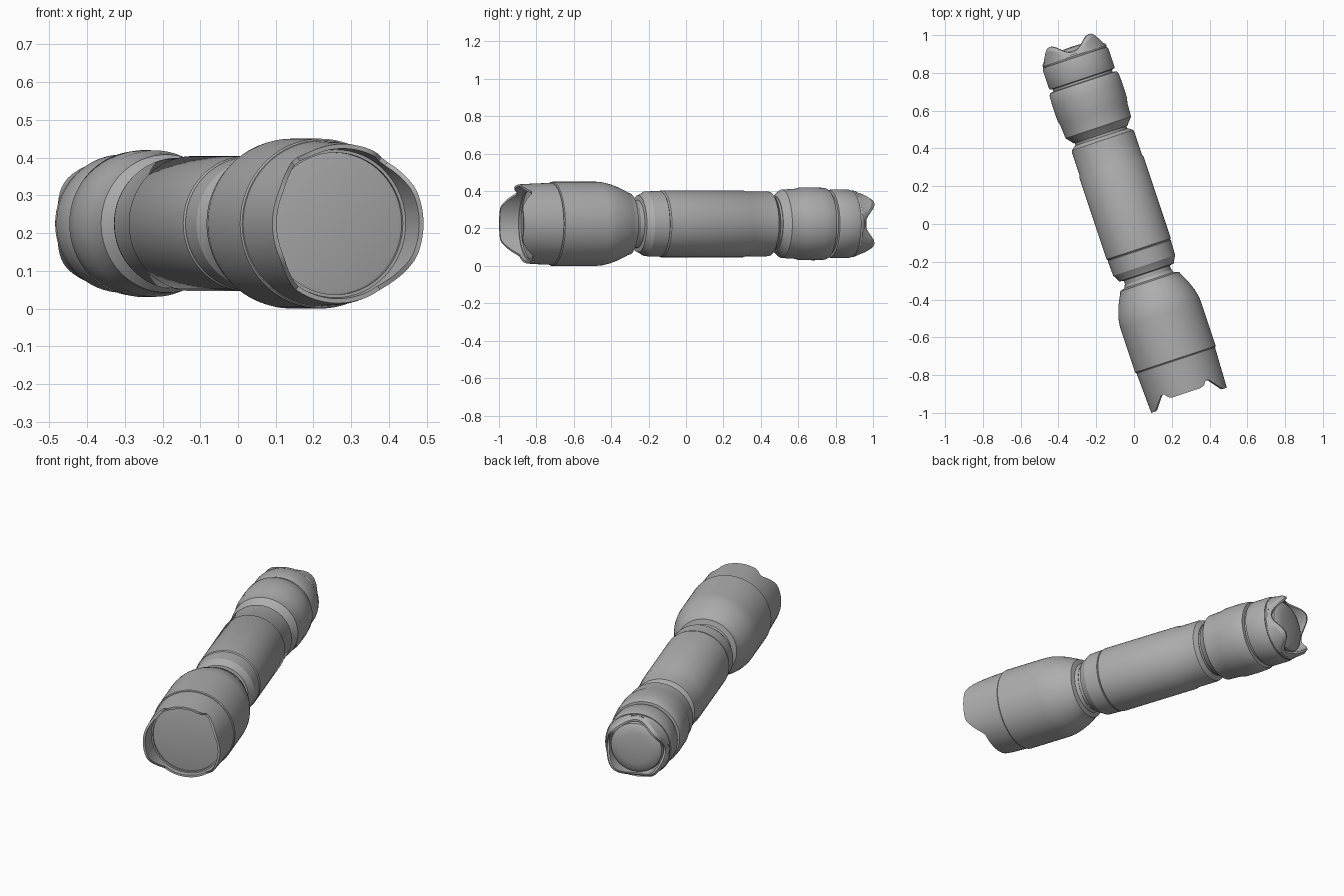
import bpy
import bmesh
import math

cube = bpy.data.objects.get("Cube")
if cube:
    bpy.data.objects.remove(cube, do_unlink=True)

SIDES = 64
CENTRE = (-0.017, -0.006, 0.225)
TURN = math.radians(18.4)

grey = bpy.data.materials.new("plain_grey")
grey.use_nodes = True
colour = (0.42, 0.42, 0.42, 1)
grey.diffuse_color = colour
grey.node_tree.nodes["Principled BSDF"].inputs["Base Color"].default_value = colour


def lathe(name, profile):
    """Turn (position, radius) pairs about the torch axis; position may depend on the angle."""
    bm = bmesh.new()
    rings = []
    for pos, radius in profile:
        ring = []
        for i in range(SIDES):
            a = math.tau * i / SIDES
            s = pos(a) if callable(pos) else pos
            ring.append(bm.verts.new((radius * math.cos(a), -s, radius * math.sin(a))))
            if radius == 0:
                break
        rings.append(ring)
    for r0, r1 in zip(rings, rings[1:]):
        for i in range(SIDES):
            j = (i + 1) % SIDES
            if len(r0) == 1:
                bm.faces.new((r0[0], r1[i], r1[j]))
            elif len(r1) == 1:
                bm.faces.new((r0[i], r0[j], r1[0]))
            else:
                bm.faces.new((r0[i], r0[j], r1[j], r1[i]))
    bmesh.ops.recalc_face_normals(bm, faces=bm.faces[:])
    mesh = bpy.data.meshes.new(name)
    bm.to_mesh(mesh)
    bm.free()
    mesh.materials.append(grey)
    obj = bpy.data.objects.new(name, mesh)
    obj.location = CENTRE
    obj.rotation_euler.z = TURN
    bpy.context.collection.objects.link(obj)
    bpy.ops.object.select_all(action="DESELECT")
    obj.select_set(True)
    bpy.context.view_layer.objects.active = obj
    bpy.ops.object.shade_smooth_by_angle(angle=math.radians(28))
    return obj


def clamp(t):
    return max(0.0, min(1.0, t))


def bezel_edge(a):
    """Tall teeth at both sides and a low one on top."""
    c = abs(math.cos(a))
    s = 0.893 + 0.084 * clamp((c - 0.58) / 0.32)
    if math.sin(a) > 0:
        s += 0.042 * clamp((0.6 - c) / 0.16)
    return s


def crown_edge(a):
    """Four teeth with round scallops between."""
    return -0.998 + 0.032 * math.cos(4 * a)


# Head: flared shell, scalloped bezel and recessed lens
lathe("head_shell", [
    (0.29, 0.0), (0.29, 0.13), (0.307, 0.138), (0.315, 0.165), (0.33, 0.169),
    (0.345, 0.178), (0.385, 0.197), (0.43, 0.213), (0.468, 0.222), (0.50, 0.225),
    (0.748, 0.225), (0.753, 0.221), (0.753, 0.0)])
lathe("bezel", [
    (0.75, 0.214), (0.755, 0.219), (0.86, 0.215), (bezel_edge, 0.211),
    (bezel_edge, 0.199), (0.872, 0.196), (0.872, 0.188), (0.855, 0.188)])
lathe("lens", [(0.84, 0.19), (0.862, 0.188), (0.864, 0.18), (0.864, 0.0)])

# Neck collar and barrel
lathe("neck", [
    (0.31, 0.0), (0.31, 0.128), (0.268, 0.128), (0.264, 0.152), (0.25, 0.158),
    (0.225, 0.173), (0.142, 0.176), (0.138, 0.171), (0.138, 0.0)])
lathe("barrel", [
    (0.14, 0.0), (0.14, 0.172), (0.132, 0.179), (-0.325, 0.179), (-0.335, 0.174),
    (-0.46, 0.174), (-0.474, 0.171), (-0.492, 0.147), (-0.492, 0.0)])

# Tail cap with its grooves
lathe("tail_joint", [(-0.48, 0.144), (-0.53, 0.144)])
lathe("tail_cap", [
    (-0.505, 0.0), (-0.505, 0.15), (-0.515, 0.157), (-0.545, 0.183), (-0.62, 0.187),
    (-0.645, 0.194), (-0.73, 0.195), (-0.785, 0.192), (-0.797, 0.185),
    (-0.80, 0.165), (-0.812, 0.165), (-0.815, 0.179), (-0.825, 0.183),
    (-0.92, 0.183), (-0.935, 0.178), (-0.935, 0.0)])
lathe("tail_crown", [
    (-0.93, 0.173), (-0.945, 0.178), (-0.955, 0.175),
    (lambda a: crown_edge(a) + 0.02, 0.171), (crown_edge, 0.158),
    (crown_edge, 0.148), (-0.94, 0.146)])

# Rounded push button
lathe("tail_button", [
    (-0.93, 0.146), (-0.955, 0.144), (-0.972, 0.138), (-0.983, 0.122),
    (-0.99, 0.09), (-0.994, 0.045), (-0.995, 0.0)])
